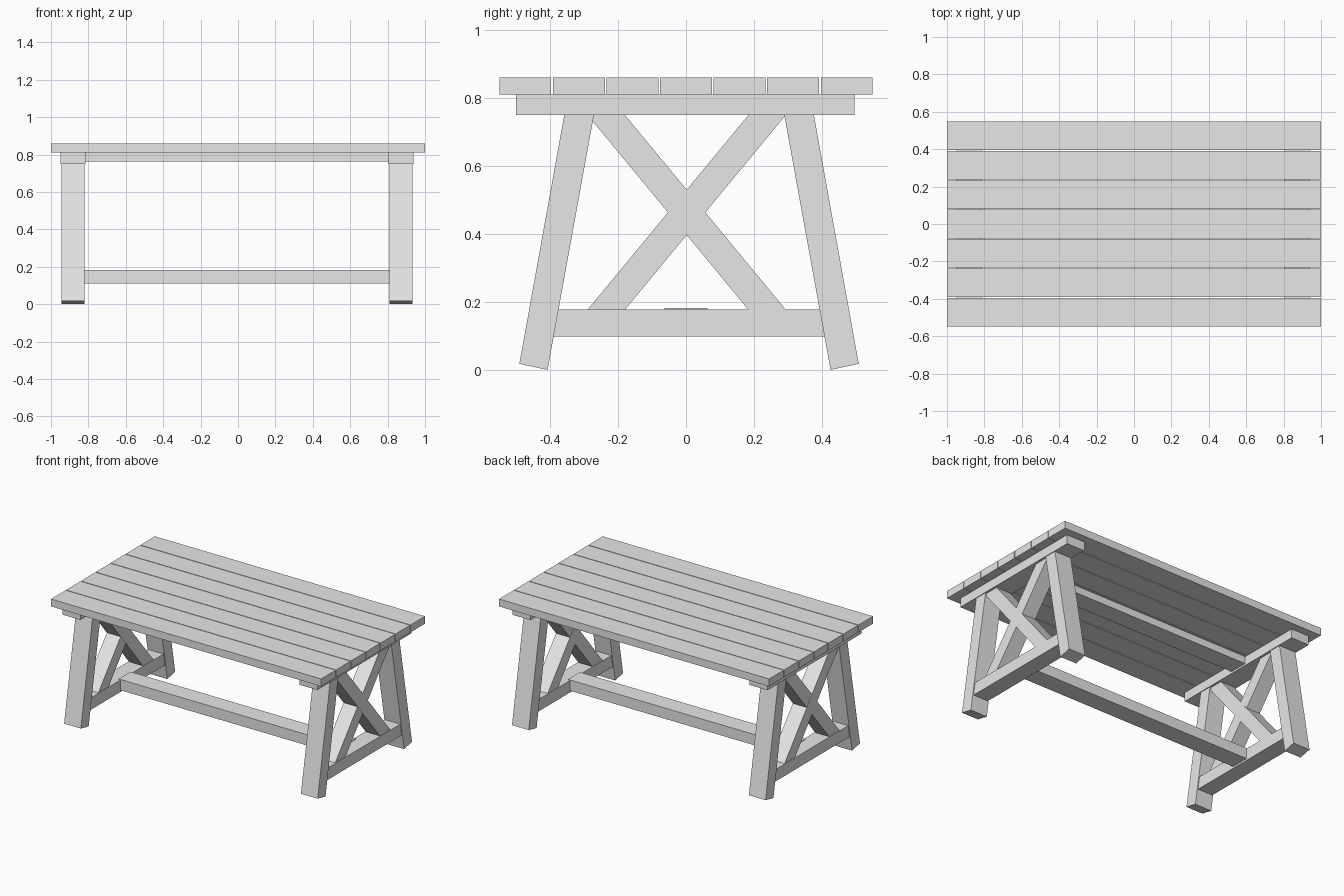
import bpy
import bmesh

cube = bpy.data.objects.get("Cube")
if cube:
    bpy.data.objects.remove(cube, do_unlink=True)

# Single flat colour
grey = bpy.data.materials.new("light_grey_wood")
grey.use_nodes = True
COLOUR = (0.8, 0.8, 0.8, 1)
grey.diffuse_color = COLOUR
grey.node_tree.nodes["Principled BSDF"].inputs["Base Color"].default_value = COLOUR


def beam(name, profile, x0, x1):
    """Extrude a side (y, z) profile along x from x0 to x1."""
    bm = bmesh.new()
    face = bm.faces.new([bm.verts.new((x0, y, z)) for y, z in profile])
    ext = bmesh.ops.extrude_face_region(bm, geom=[face])["geom"]
    moved = [v for v in ext if isinstance(v, bmesh.types.BMVert)]
    bmesh.ops.translate(bm, verts=moved, vec=(x1 - x0, 0, 0))
    bmesh.ops.recalc_face_normals(bm, faces=bm.faces)
    mesh = bpy.data.meshes.new(name)
    bm.to_mesh(mesh)
    bm.free()
    mesh.materials.append(grey)
    obj = bpy.data.objects.new(name, mesh)
    bpy.context.collection.objects.link(obj)
    return obj


def box(y0, y1, z0, z1):
    return [(y0, z0), (y1, z0), (y1, z1), (y0, z1)]


def flip(profile, centre=0.005):
    return [(2 * centre - y, z) for y, z in profile]


# Table top: seven planks with narrow gaps
PLANKS, HALF_DEPTH, GAP = 7, 0.549, 0.005
pitch = (2 * HALF_DEPTH + GAP) / PLANKS
for i in range(PLANKS):
    y = -HALF_DEPTH + i * pitch
    beam(f"top_plank_{i + 1}", box(y, y + pitch - GAP, 0.81, 0.86), -1, 1)

# Side profiles of the splayed leg and the diagonal brace
leg = [(-0.49, 0.018), (-0.407, 0.0), (-0.27, 0.755), (-0.357, 0.755)]
diagonal = [(-0.29, 0.75), (-0.18, 0.75), (0.295, 0.175), (0.185, 0.175)]
foot_rail = [(-0.395, 0.098), (-0.38, 0.178), (0.395, 0.178), (0.41, 0.098)]

# Two end trestles
for side, x in (("right", -0.883), ("left", 0.871)):
    beam(f"{side}_bearer", box(-0.5, 0.495, 0.75, 0.81), x - 0.067, x + 0.067)
    beam(f"{side}_front_leg", leg, x - 0.062, x + 0.062)
    beam(f"{side}_back_leg", flip(leg, 0.009), x - 0.062, x + 0.062)
    beam(f"{side}_foot_rail", foot_rail, x - 0.056, x + 0.056)
    beam(f"{side}_diagonal_a", diagonal, x - 0.052, x + 0.052)
    beam(f"{side}_diagonal_b", flip(diagonal, 0.002), x - 0.051, x + 0.051)

# Long rails joining the trestles
beam("lower_stretcher", box(-0.063, 0.063, 0.11, 0.182), -0.84, 0.83)
beam("upper_rail", box(-0.063, 0.063, 0.762, 0.81), -0.83, 0.82)
